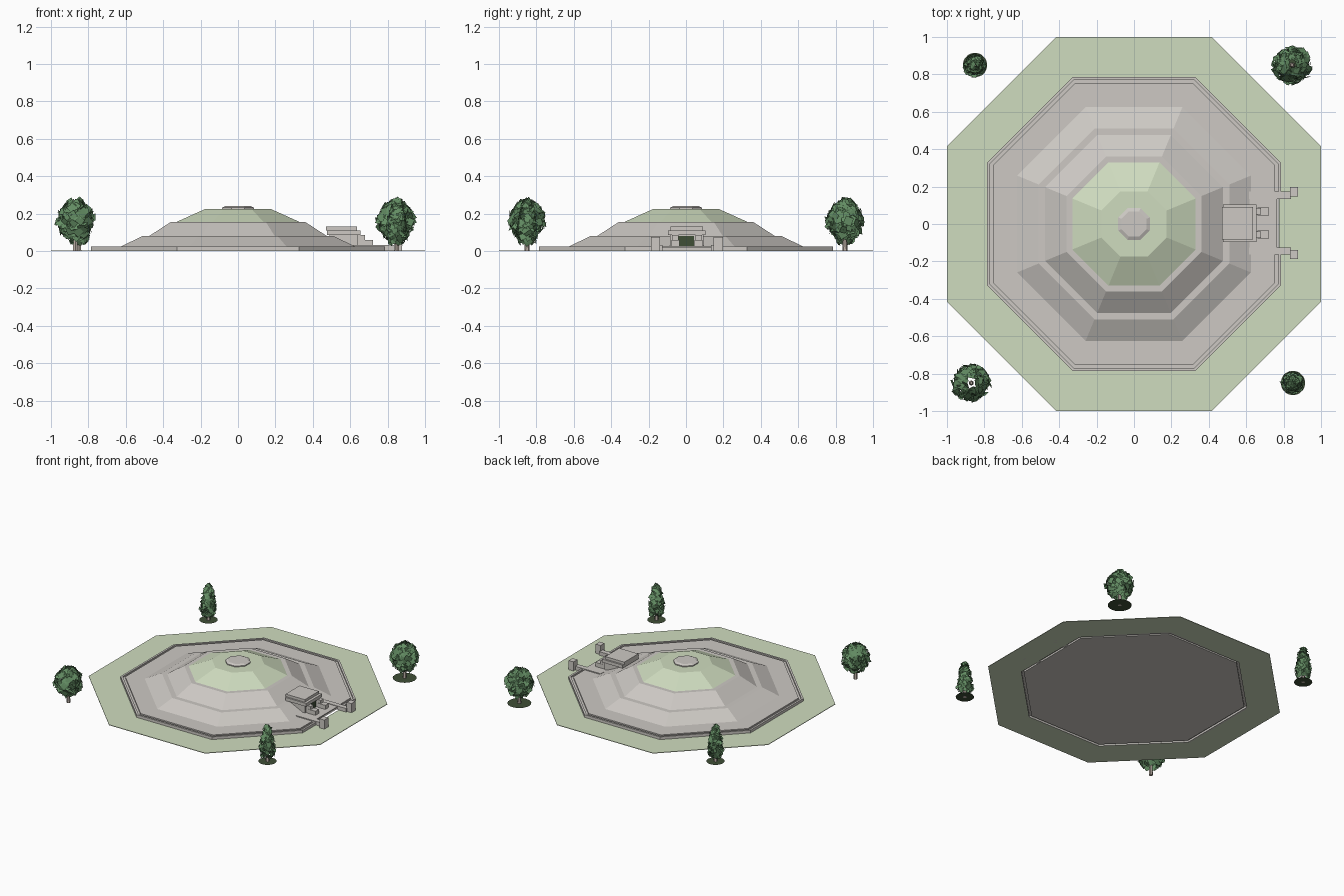
import bpy, bmesh, math, random
from mathutils import Vector, Matrix

random.seed(4)
cube = bpy.data.objects.get("Cube")
if cube:
    bpy.data.objects.remove(cube, do_unlink=True)


def material(name, r, g, b):
    lin = [(c / 255 / 12.92 if c < 11 else ((c / 255 + 0.055) / 1.055) ** 2.4) for c in (r, g, b)]
    m = bpy.data.materials.new(name)
    m.use_nodes = True
    m.diffuse_color = (*lin, 1)
    m.node_tree.nodes["Principled BSDF"].inputs["Base Color"].default_value = (*lin, 1)
    return m


STONE = material("warm grey stone", 205, 201, 196)
GRASS = material("pale grass", 207, 220, 191)
LEAF = material("leaf green", 100, 142, 100)
DARK = material("dark green", 62, 78, 54)
BARK = material("pale bark", 190, 178, 168)


def finish(name, bm, *mats):
    mesh = bpy.data.meshes.new(name)
    bm.to_mesh(mesh)
    bm.free()
    for m in mats:
        mesh.materials.append(m)
    ob = bpy.data.objects.new(name, mesh)
    bpy.context.collection.objects.link(ob)
    return ob


def octagon(apothem, z):
    r = apothem / math.cos(math.pi / 8)
    return [(r * math.cos(a), r * math.sin(a), z)
            for a in (math.pi / 8 + i * math.pi / 4 for i in range(8))]


def loft(name, profile, *mats, caps=True):
    """Stack octagons given as (apothem, height), from the bottom up."""
    bm = bmesh.new()
    rings = [[bm.verts.new(p) for p in octagon(a, z)] for a, z in profile]
    for low, high in zip(rings, rings[1:]):
        for i in range(8):
            j = (i + 1) % 8
            bm.faces.new((low[i], low[j], high[j], high[i]))
    if caps:
        bm.faces.new(rings[0][::-1])
        bm.faces.new(rings[-1])
    return finish(name, bm, *mats)


def box(name, x0, x1, y0, y1, z0, z1, mat=STONE):
    bm = bmesh.new()
    bmesh.ops.create_cube(bm, size=1)
    for v in bm.verts:
        v.co = ((x0, x1)[v.co.x > 0], (y0, y1)[v.co.y > 0], (z0, z1)[v.co.z > 0])
    return finish(name, bm, mat)


# Lawn around the mound
loft("lawn", [(0.775, 0.0), (1, 0.0), (1, 0.004), (0.775, 0.004), (0.775, 0.0)], GRASS, caps=False)

# Stepped mound, grassed above the upper terrace
mound = loft("stepped_mound", [(0.755, 0.002), (0.755, 0.025), (0.625, 0.025), (0.51, 0.08),
                               (0.475, 0.08), (0.36, 0.155), (0.33, 0.155), (0.175, 0.225)], STONE, GRASS)
for f in mound.data.polygons:
    f.material_index = int(f.center.z > 0.16)
loft("summit_cap", [(0.085, 0.225), (0.085, 0.232), (0.068, 0.24)], STONE)

# Shadow gap between mound and kerb, facing down
loft("kerb_gap", [(0.755, 0.015), (0.772, 0.015)], STONE, caps=False)

# Kerb, left open at the entrance
bm = bmesh.new()
sections = []
for i in range(10):
    section = []
    for a, z in ((0.772, 0.0), (0.787, 0.0), (0.787, 0.025), (0.772, 0.025)):
        path = [(a, 0.14, z)] + octagon(a, z) + [(a, -0.14, z)]
        section.append(bm.verts.new(path[i]))
    sections.append(section)
for s, t in zip(sections, sections[1:]):
    for k in range(4):
        n = (k + 1) % 4
        bm.faces.new((s[k], t[k], t[n], s[n]))
bm.faces.new(sections[0])
bm.faces.new(sections[-1][::-1])
bmesh.ops.recalc_face_normals(bm, faces=bm.faces)
finish("kerb", bm, STONE)

# Entrance portal on the model's left
box("portal_roof", 0.47, 0.635, -0.083, 0.09, 0.11, 0.13)
box("portal_lintel", 0.475, 0.655, -0.095, 0.103, 0.085, 0.11)
box("portal_core", 0.49, 0.64, -0.085, 0.093, 0.025, 0.085)
box("portal_door", 0.64, 0.645, -0.04, 0.042, 0.028, 0.08, DARK)
box("threshold", 0.615, 0.765, -0.125, 0.136, 0.02, 0.028)
for side, s in (("left", 1), ("right", -1)):
    c = 0.005
    def pair(name, x0, x1, a, b, z0, z1):
        box(side + "_" + name, x0, x1, *sorted((c + s * a, c + s * b)), z0, z1)
    pair("door_block_tall", 0.635, 0.68, 0.045, 0.08, 0.025, 0.085)
    pair("door_block_low", 0.66, 0.723, 0.04, 0.082, 0.025, 0.06)
    pair("wing_wall", 0.615, 0.84, 0.13, 0.168, 0.004, 0.032)
    pair("gate_pier", 0.835, 0.877, 0.143, 0.192, 0.0, 0.075)


def tree(name, x, y, base, top, width, count, size, disc):
    """Trunk with a crown of leaf cards; width gives the crown radius at height t."""
    bm = bmesh.new()
    bmesh.ops.create_cone(bm, cap_ends=True, segments=6, radius1=0.014, radius2=0.008, depth=base + 0.08,
                          matrix=Matrix.Translation((x, y, base / 2 + 0.04)))
    finish(name + "_trunk", bm, BARK)
    bm = bmesh.new()
    for k in range(count):
        t = (k + 0.5) / count
        a = k * 2.4
        r = width(t) * random.uniform(0.75, 1)
        out = Vector((math.cos(a), math.sin(a), 1.6 * (t - 0.35)))
        jitter = Vector([random.uniform(-0.6, 0.6) for _ in range(3)])
        turn = (out + jitter).to_track_quat('Z', 'Y').to_matrix().to_4x4()
        spot = Vector((x + r * math.cos(a), y + r * math.sin(a), base + (top - base) * t))
        spin = Matrix.Rotation(random.uniform(0, 3), 4, 'Z')
        bmesh.ops.create_grid(bm, x_segments=1, y_segments=1, size=size * random.uniform(0.8, 1.2),
                              matrix=Matrix.Translation(spot) @ turn @ spin)
    finish(name + "_crown", bm, LEAF)
    if disc:
        bm = bmesh.new()
        bmesh.ops.create_circle(bm, cap_ends=True, segments=20, radius=disc,
                                matrix=Matrix.Translation((x, y, 0.001)))
        finish(name + "_bed", bm, DARK)


def round_crown(t):
    return 0.1 * math.sin(math.pi * (0.1 + 0.85 * t)) ** 0.6


def cone_crown(t):
    return 0.06 * min(1, 0.7 + 2 * t) * (1 - 0.75 * t ** 2)


# Two broad trees and two narrow ones at the corners
tree("front_right_tree", -0.87, -0.85, 0.075, 0.265, round_crown, 170, 0.019, 0)
tree("back_left_tree", 0.845, 0.85, 0.075, 0.265, round_crown, 170, 0.019, 0.085)
tree("back_right_tree", -0.85, 0.85, 0.04, 0.275, cone_crown, 170, 0.014, 0.065)
tree("front_left_tree", 0.85, -0.85, 0.04, 0.275, cone_crown, 170, 0.014, 0.065)
